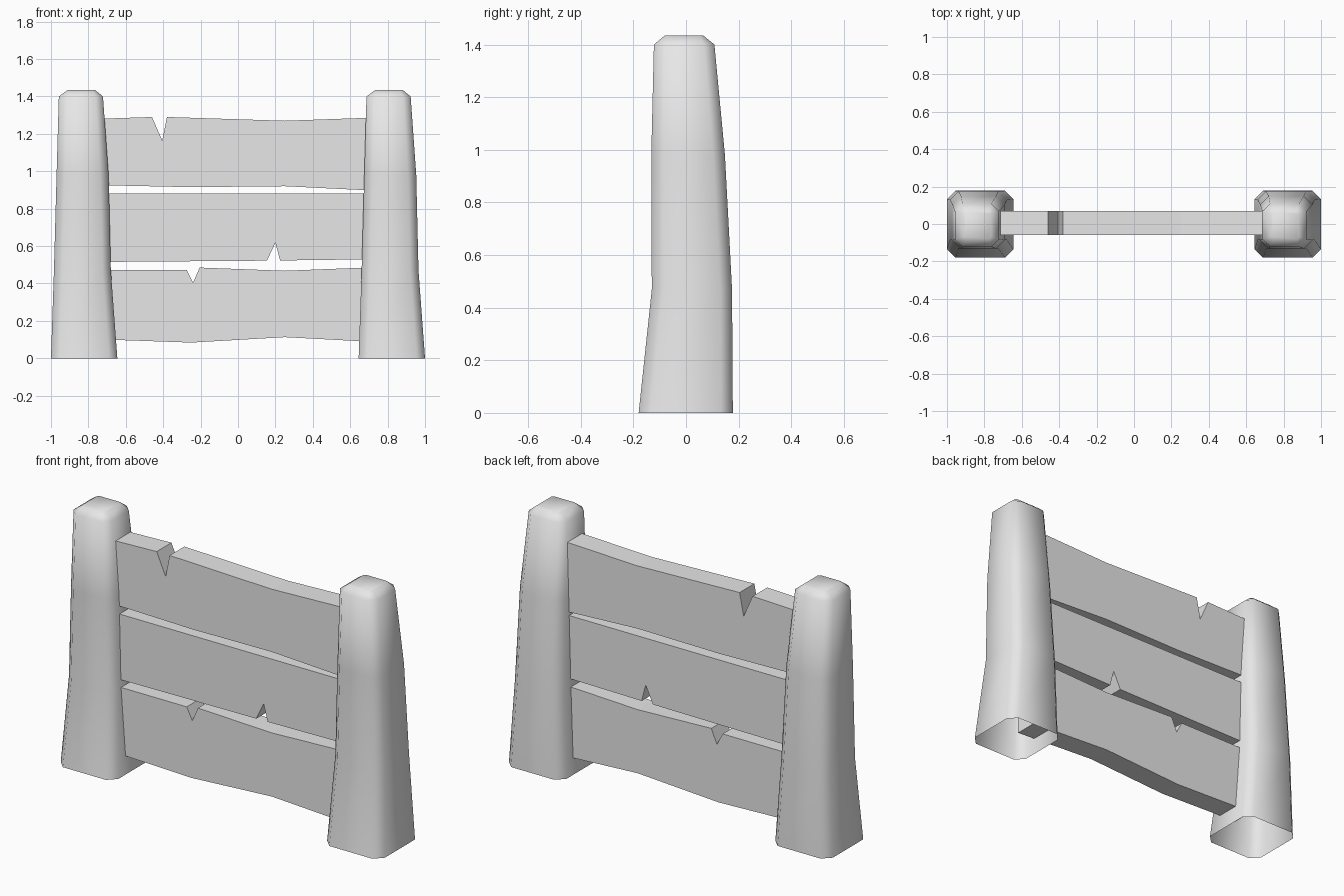
import bpy
import bmesh
from mathutils import Vector

cube = bpy.data.objects.get("Cube")
if cube:
    bpy.data.objects.remove(cube, do_unlink=True)

# Single plain grey
grey = bpy.data.materials.new("plain_grey")
grey.use_nodes = True
grey.diffuse_color = (0.8, 0.8, 0.8, 1)
grey.node_tree.nodes["Principled BSDF"].inputs["Base Color"].default_value = (0.8, 0.8, 0.8, 1)


def make_object(name, bm):
    bmesh.ops.recalc_face_normals(bm, faces=bm.faces)
    mesh = bpy.data.meshes.new(name)
    bm.to_mesh(mesh)
    bm.free()
    mesh.materials.append(grey)
    obj = bpy.data.objects.new(name, mesh)
    bpy.context.collection.objects.link(obj)
    return obj


def ring(bm, x0, x1, y0, y1, z, cut):
    """Rectangle with chamfered corners."""
    outline = [(x0 + cut, y0), (x1 - cut, y0), (x1, y0 + cut), (x1, y1 - cut),
               (x1 - cut, y1), (x0 + cut, y1), (x0, y1 - cut), (x0, y0 + cut)]
    return [bm.verts.new((x, y, z)) for x, y in outline]


# Post cross-sections, bottom to top: x range, y range, height, corner cut
SECTIONS = [
    (-1.0, -0.645, -0.18, 0.178, 0, 0.045),
    (-0.984, -0.68, -0.13, 0.175, 0.47, 0.045),
    (-0.97, -0.692, -0.132, 0.148, 0.98, 0.045),
    (-0.958, -0.722, -0.122, 0.108, 1.4, 0.04),
    (-0.91, -0.765, -0.08, 0.065, 1.435, 0.012),
]


def make_post(name, shift):
    bm = bmesh.new()
    rings = [ring(bm, x0 + shift, x1 + shift, *rest) for x0, x1, *rest in SECTIONS]
    for low, high in zip(rings, rings[1:]):
        for i in range(len(low)):
            j = (i + 1) % len(low)
            bm.faces.new((low[i], low[j], high[j], high[i]))
    bm.faces.new(rings[-1])  # top cap; the underside stays open
    for face in bm.faces:
        face.smooth = True
    return make_object(name, bm)


make_post("right_post", 0)
make_post("left_post", 1.645)


def make_plank(name, top, bottom):
    """Extrude a front outline (top edge and bottom edge, left to right) through y."""
    bm = bmesh.new()
    verts = [bm.verts.new((x, -0.06, z)) for x, z in top + bottom[::-1]]
    face = bm.faces.new(verts)
    back = bmesh.ops.extrude_face_region(bm, geom=[face], use_keep_orig=True)["geom"]
    bmesh.ops.translate(bm, vec=Vector((0, 0.13, 0)),
                        verts=[v for v in back if isinstance(v, bmesh.types.BMVert)])
    return make_object(name, bm)


END = 0.76  # plank ends sit inside the posts

make_plank("top_plank",
           [(-END, 1.28), (-0.46, 1.29), (-0.405, 1.165), (-0.38, 1.29), (0.25, 1.27), (END, 1.288)],
           [(-END, 0.926), (-0.25, 0.915), (0.25, 0.92), (END, 0.895)])
make_plank("middle_plank",
           [(-END, 0.88), (END, 0.88)],
           [(-END, 0.515), (0.155, 0.522), (0.2, 0.618), (0.225, 0.523), (END, 0.53)])
make_plank("bottom_plank",
           [(-END, 0.473), (-0.275, 0.473), (-0.24, 0.405), (-0.205, 0.485), (0.25, 0.468), (END, 0.488)],
           [(-END, 0.102), (-0.25, 0.084), (0.25, 0.113), (END, 0.086)])
